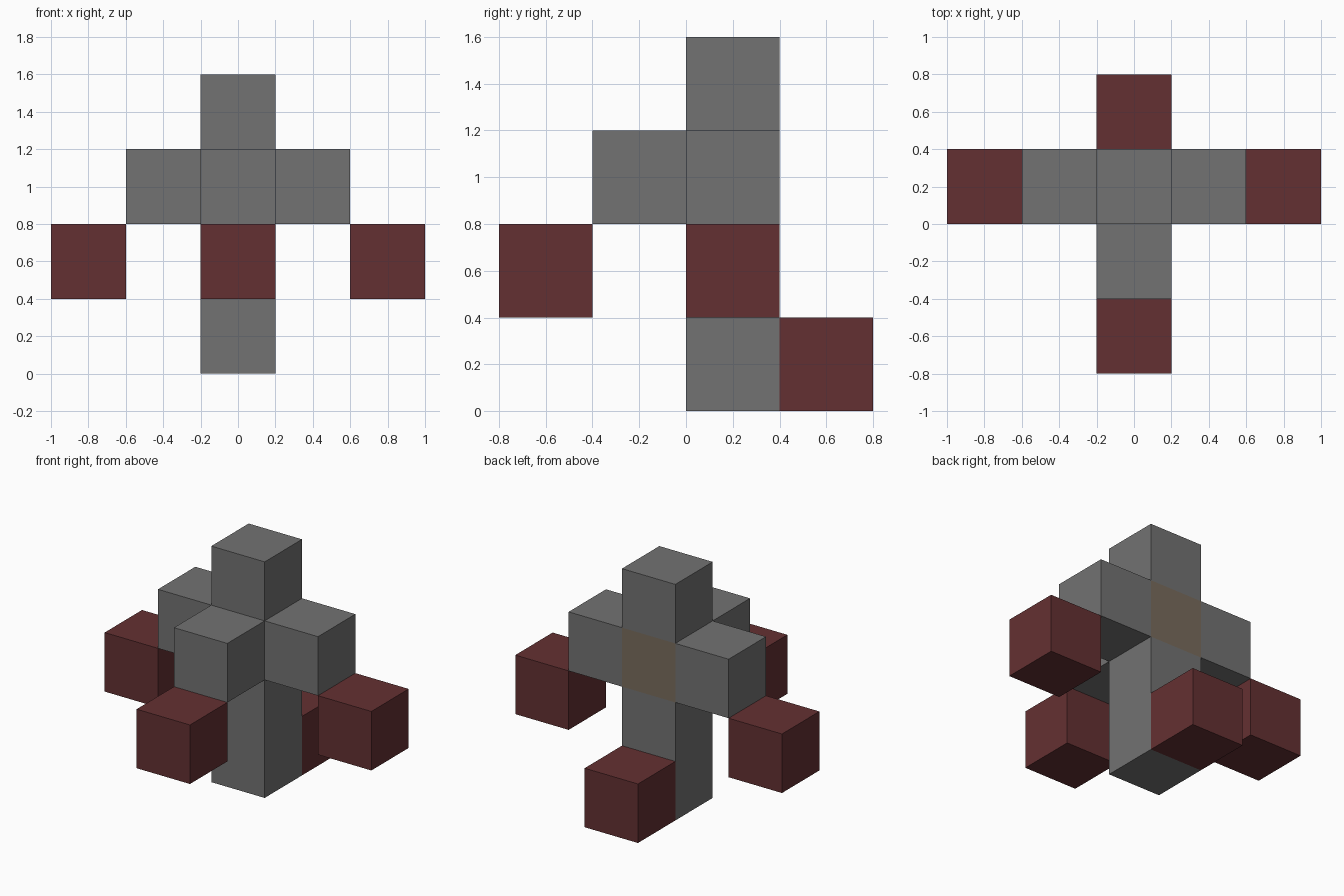
import bpy

default = bpy.data.objects.get("Cube")
if default:
    bpy.data.objects.remove(default, do_unlink=True)


def make_material(name, color):
    mat = bpy.data.materials.new(name)
    mat.use_nodes = True
    mat.diffuse_color = (*color, 1)
    mat.node_tree.nodes["Principled BSDF"].inputs["Base Color"].default_value = (*color, 1)
    return mat


grey = make_material("stone grey", (0.17, 0.17, 0.17))
red = make_material("dark red", (0.127, 0.03, 0.032))
brown = make_material("dull brown", (0.19, 0.15, 0.11))

S = 0.4  # edge of one block


def block(name, x, y, z, mat, height=1):
    """Place a block by grid cell: x, y of its centre and z of its base."""
    bpy.ops.mesh.primitive_cube_add(size=1, location=(x * S, y * S, (z + height / 2) * S))
    obj = bpy.context.object
    obj.name = name
    obj.scale = (S, S, S * height)
    bpy.ops.object.transform_apply(location=False, rotation=False, scale=True)
    obj.data.materials.append(mat)


# Central column
block("trunk", 0, 0.5, 0, grey, height=2)
block("core", 0, 0.5, 2, brown)
block("head", 0, 0.5, 3, grey)

# Side arms with hanging end blocks
for side, sign in (("left", 1), ("right", -1)):
    block(side + "_arm", sign, 0.5, 2, grey)
    block(side + "_hand", 2 * sign, 0.5, 1, red)

# Front arm and rear foot
block("front_arm", 0, -0.5, 2, grey)
block("front_hand", 0, -1.5, 1, red)
block("rear_foot", 0, 1.5, 0, red)
